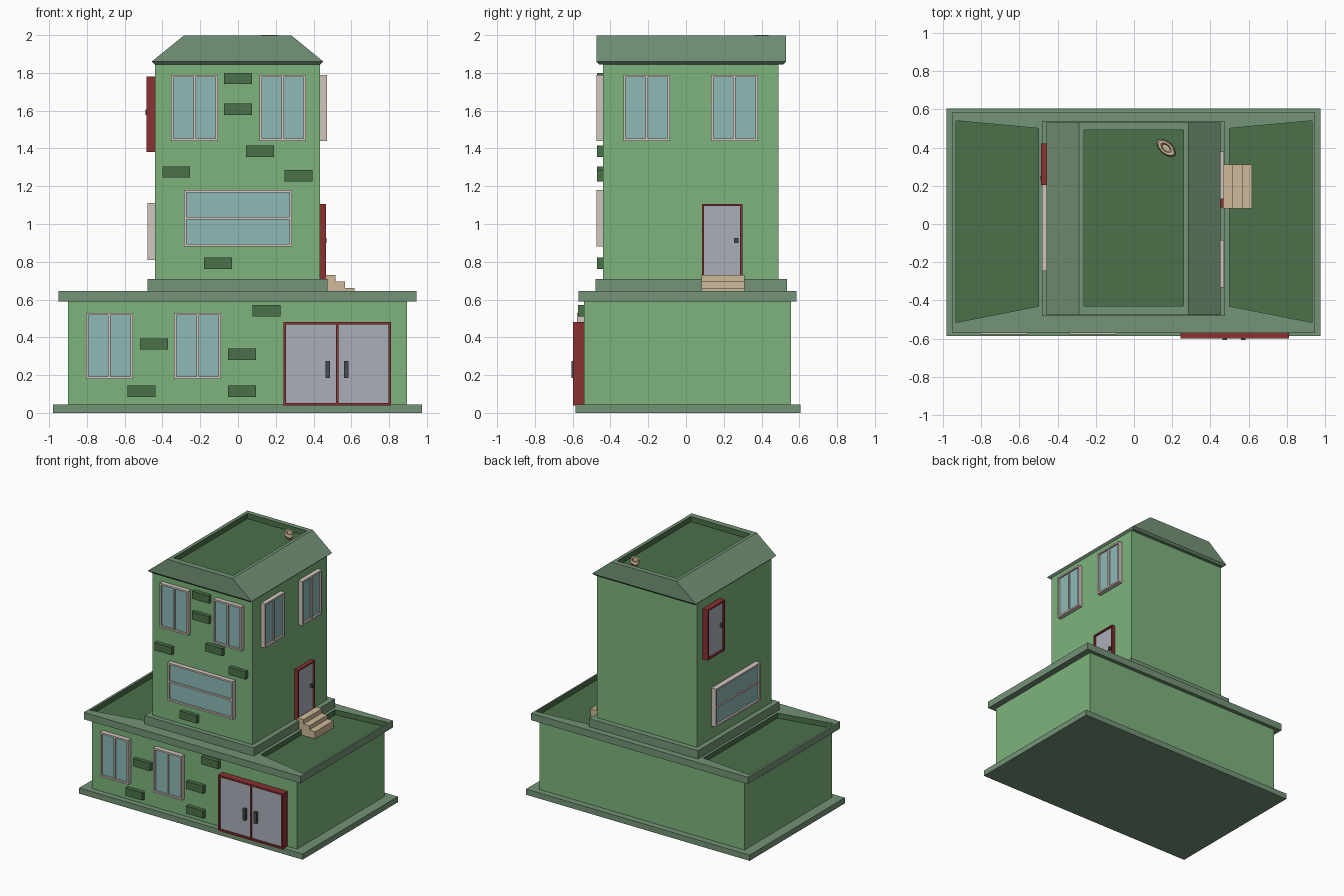
import bpy, bmesh, math
from mathutils import Matrix

if "Cube" in bpy.data.objects:
    bpy.data.objects.remove(bpy.data.objects["Cube"])


def mat(name, rgb):
    m = bpy.data.materials.new(name)
    m.diffuse_color = tuple((c / 255) ** 2.2 for c in rgb) + (1,)
    m.use_nodes = True
    m.node_tree.nodes["Principled BSDF"].inputs["Base Color"].default_value = m.diffuse_color
    return m


GREEN = mat("wall_green", (124, 178, 124))
TRIM = mat("trim_green", (115, 146, 118))
DARK = mat("dark_green", (76, 112, 74))
CREAM = mat("cream", (208, 197, 188))
GLASS = mat("glass", (141, 184, 182))
RED = mat("door_red", (136, 52, 54))
PANEL = mat("door_panel", (168, 174, 184))
METAL = mat("handle_grey", (72, 76, 80))
TAN = mat("tan", (206, 184, 152))


def make(name, bm, material):
    bmesh.ops.recalc_face_normals(bm, faces=bm.faces)
    me = bpy.data.meshes.new(name)
    bm.to_mesh(me)
    bm.free()
    me.materials.append(material)
    ob = bpy.data.objects.new(name, me)
    bpy.context.collection.objects.link(ob)
    return ob


def boxes(name, bounds, material):
    """One object from boxes given as (x0, x1, y0, y1, z0, z1)."""
    bm = bmesh.new()
    for x0, x1, y0, y1, z0, z1 in bounds:
        c = ((x0 + x1) / 2, (y0 + y1) / 2, (z0 + z1) / 2)
        m = Matrix.Translation(c) @ Matrix.Diagonal((x1 - x0, y1 - y0, z1 - z0, 1))
        bmesh.ops.create_cube(bm, size=1, matrix=m)
    return make(name, bm, material)


def loft(name, rings, material):
    """Join rings of points, capping both ends."""
    bm = bmesh.new()
    vs = [[bm.verts.new(p) for p in r] for r in rings]
    n = len(rings[0])
    for a, b in zip(vs, vs[1:]):
        for i in range(n):
            j = (i + 1) % n
            bm.faces.new((a[i], a[j], b[j], b[i]))
    bm.faces.new(vs[0][::-1])
    bm.faces.new(vs[-1])
    return make(name, bm, material)


def rect(x0, x1, y0, y1, z):
    return [(x0, y0, z), (x1, y0, z), (x1, y1, z), (x0, y1, z)]


def recess(ob, outline, z0, z1):
    """Sink a dark flat roof into the top of ob."""
    cut = loft("cutter", [[(x, y, z) for x, y in outline] for z in (z0, z1)], DARK)
    cut.hide_render = True
    mod = ob.modifiers.new("recess", 'BOOLEAN')
    mod.operation, mod.solver, mod.object = 'DIFFERENCE', 'EXACT', cut
    mod.material_mode = 'TRANSFER'
    bpy.context.view_layer.objects.active = ob
    bpy.ops.object.modifier_apply(modifier=mod.name)
    bpy.data.objects.remove(cut)


def on_wall(side, wall, u0, u1, z0, z1, d0, d1):
    """Bounds of a box on a wall: u runs along it, d outward from it."""
    if side == 'front':
        return (u0, u1, wall - d1, wall - d0, z0, z1)
    s = 1 if side == 'right' else -1
    a, b = sorted((wall + s * d0, wall + s * d1))
    return (a, b, u0, u1, z0, z1)


def opening(name, side, wall, u0, u1, z0, z1, depth, frame, fill, split=None, t=0.013):
    """Framed window or door, optionally split 'V' or 'H' into two panes."""
    def w(*a):
        return on_wall(side, wall, *a)
    bars = [w(u0, u0 + t, z0, z1, 0, depth), w(u1 - t, u1, z0, z1, 0, depth),
            w(u0 + t, u1 - t, z0, z0 + t, 0, depth), w(u0 + t, u1 - t, z1 - t, z1, 0, depth)]
    um, zm = (u0 + u1) / 2, (z0 + z1) / 2
    if split == 'V':
        bars.append(w(um - t / 2, um + t / 2, z0 + t, z1 - t, 0, depth - 0.004))
    elif split == 'H':
        bars.append(w(u0 + t, u1 - t, zm - t / 2, zm + t / 2, 0, depth - 0.004))
    boxes(name + "_frame", bars, frame)
    boxes(name + "_panel", [w(u0 + t, u1 - t, z0 + t, z1 - t, 0, depth - 0.014)], fill)


# Lower storey
boxes("base_slab", [(-0.98, 0.975, -0.585, 0.605, 0, 0.045)], TRIM)
boxes("lower_walls", [(-0.90, 0.895, -0.54, 0.555, 0.045, 0.59)], GREEN)
cornice = boxes("lower_cornice", [(-0.95, 0.945, -0.57, 0.585, 0.59, 0.645)], TRIM)
for s in (-1, 1):
    recess(cornice, [(s * 0.932, -0.515), (s * 0.50, -0.43), (s * 0.50, 0.50), (s * 0.932, 0.54)],
           0.605, 0.70)

# Upper storeys
boxes("upper_plinth", [(-0.48, 0.475, -0.48, 0.535, 0.645, 0.71)], TRIM)
boxes("upper_walls", [(-0.44, 0.435, -0.44, 0.49, 0.71, 1.85)], GREEN)
roof = loft("roof", [rect(-0.44, 0.435, -0.46, 0.515, 1.845),
                     rect(-0.457, 0.452, -0.475, 0.53, 1.86),
                     rect(-0.288, 0.284, -0.475, 0.53, 1.997)], TRIM)
recess(roof, [(-0.262, -0.43), (0.258, -0.43), (0.258, 0.492), (-0.262, 0.492)], 1.955, 2.05)

# Front windows
FL, FU, R, L = -0.54, -0.44, 0.435, -0.44
for i, (u0, u1) in enumerate([(-0.805, -0.557), (-0.338, -0.09)]):
    opening(f"lower_window_{i}", 'front', FL, u0, u1, 0.18, 0.53, 0.037, CREAM, GLASS, 'V')
for i, (u0, u1) in enumerate([(-0.354, -0.106), (0.115, 0.36)]):
    opening(f"upper_window_{i}", 'front', FU, u0, u1, 1.44, 1.79, 0.035, CREAM, GLASS, 'V')
opening("middle_window", 'front', FU, -0.285, 0.285, 0.88, 1.18, 0.035, CREAM, GLASS, 'H')

# Side windows
for i, (u0, u1) in enumerate([(-0.332, -0.084), (0.132, 0.38)]):
    opening(f"right_window_{i}", 'right', R, u0, u1, 1.44, 1.79, 0.035, CREAM, GLASS, 'V')
opening("left_window", 'left', L, -0.245, 0.31, 0.81, 1.11, 0.04, CREAM, GLASS, 'H')

# Doors and handles
opening("double_door", 'front', FL, 0.242, 0.81, 0.04, 0.48, 0.058, RED, PANEL, 'V')
opening("right_door", 'right', R, 0.085, 0.298, 0.71, 1.105, 0.032, RED, PANEL, t=0.011)
opening("left_door", 'left', L, 0.205, 0.42, 1.38, 1.78, 0.045, RED, PANEL)
boxes("double_door_handles", [on_wall('front', FL, u - 0.012, u + 0.012, 0.185, 0.275, 0.04, 0.066)
                              for u in (0.475, 0.572)], METAL)
boxes("right_door_handle", [on_wall('right', R, 0.255, 0.277, 0.90, 0.927, 0.015, 0.034)], METAL)
boxes("left_door_handle", [on_wall('left', L, 0.228, 0.25, 1.578, 1.605, 0.03, 0.049)], METAL)

# Raised bricks
for name, wall, spots in [
    ("upper_bricks", FU, [(0, 1.77), (0, 1.607), (0.117, 1.385), (-0.327, 1.275),
                          (0.32, 1.255), (-0.106, 0.793)]),
    ("lower_bricks", FL, [(0.152, 0.54), (-0.444, 0.365), (0.021, 0.31),
                          (-0.512, 0.115), (0.021, 0.115)])]:
    boxes(name, [on_wall('front', wall, u - 0.074, u + 0.074, z - 0.03, z + 0.03, 0, 0.031)
                 for u, z in spots], DARK)

# Steps up to the right door
boxes("steps", [(0.465, 0.517, 0.082, 0.31, 0.605, 0.73),
                (0.517, 0.567, 0.082, 0.31, 0.605, 0.695),
                (0.567, 0.618, 0.082, 0.31, 0.605, 0.662)], TAN)


# Small hollow, pointed ornament on the roof
def leaf(scale, z, n=12):
    pts = []
    for i in range(n):
        a = 2 * math.pi * i / n
        u, v = 0.062 * scale * math.cos(a), 0.034 * scale * math.sin(a) * abs(math.sin(a)) ** 0.3
        c, s = math.cos(-0.72), math.sin(-0.72)
        pts.append((0.168 + u * c - v * s, 0.398 + u * s + v * c, z))
    return pts


loft("roof_ornament", [leaf(0.6, 1.955), leaf(1, 1.98), leaf(0.85, 2.0),
                       leaf(0.55, 1.998), leaf(0.4, 1.975)], TAN)
